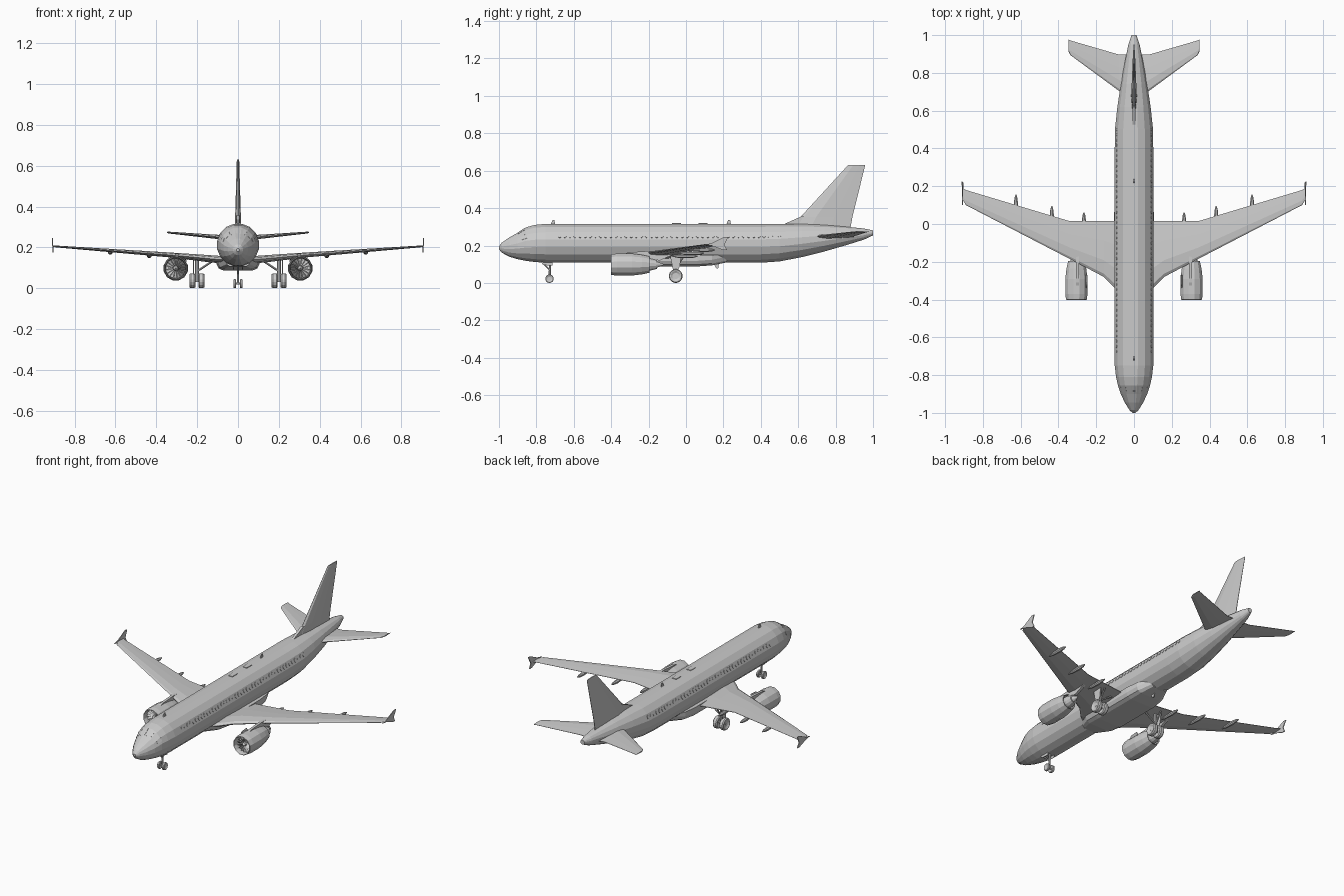
import bpy, bmesh, math
from mathutils import Vector

if "Cube" in bpy.data.objects:
    bpy.data.objects.remove(bpy.data.objects["Cube"])

def finish(name, bm, mirror=False):
    bmesh.ops.recalc_face_normals(bm, faces=bm.faces[:])
    me = bpy.data.meshes.new(name)
    bm.to_mesh(me)
    bm.free()
    ob = bpy.data.objects.new(name, me)
    bpy.context.collection.objects.link(ob)
    if mirror:
        ob.modifiers.new("Mirror", 'MIRROR').use_clip = False
    return ob

def add_loft(bm, rings, caps=True):
    vs = [[bm.verts.new(p) for p in r] for r in rings]
    n = len(vs[0])
    for a, b in zip(vs, vs[1:]):
        for i in range(n):
            bm.faces.new((a[i], a[(i + 1) % n], b[(i + 1) % n], b[i]))
    if caps:
        bm.faces.new(vs[0])
        bm.faces.new(vs[-1])

def loft(name, rings, mirror=False, caps=True):
    bm = bmesh.new()
    add_loft(bm, rings, caps)
    return finish(name, bm, mirror)

def lathe(name, profile, centre, axis, n, mirror=True, caps=True):
    """profile = (distance along axis, radius) pairs"""
    rings = []
    for t, r in profile:
        ring = []
        for i in range(n):
            a = math.tau * (i + .5) / n
            c, s = r * math.cos(a), r * math.sin(a)
            off = Vector((c, t, s)) if axis == 'y' else Vector((t, c, s))
            ring.append(Vector(centre) + off)
        rings.append(ring)
    return loft(name, rings, mirror, caps)

def rod(name, a, b, r, mirror=True, n=8):
    a, b = Vector(a), Vector(b)
    q = (b - a).to_track_quat('Z', 'Y')
    ring = [q @ Vector((r * math.cos(math.tau * i / n), r * math.sin(math.tau * i / n), 0)) for i in range(n)]
    return loft(name, [[a + p for p in ring], [b + p for p in ring]], mirror)

def plate(name, yz, x, t, mirror=False, lean=0):
    """side-view outline given thickness t about x"""
    z0 = yz[0][1]
    return loft(name, [[(x + d + lean * (z - z0), y, z) for y, z in yz] for d in (-t / 2, t / 2)], mirror)

FOIL = [(0, 0), (.06, .3), (.3, .5), (.65, .32), (1, .05), (1, -.05), (.65, -.32), (.3, -.5), (.06, -.3)]

def wing(name, stations):
    """stations = (x, leading y, trailing y, z, thickness)"""
    loft(name, [[(x, l + (t - l) * u, z + th * v) for u, v in FOIL] for x, l, t, z, th in stations], True)

# Fuselage: (y, half width, top z, bottom z)
BODY = [(-1, .008, .195, .18), (-.985, .024, .215, .162), (-.945, .049, .243, .14), (-.90, .07, .268, .127),
        (-.855, .085, .297, .118), (-.81, .095, .31, .112), (-.75, .102, .316, .108), (.40, .102, .316, .108),
        (.50, .101, .316, .115), (.62, .088, .315, .138), (.74, .07, .31, .168), (.86, .048, .3, .203),
        (.95, .03, .291, .231), (1, .013, .281, .254)]
SIDES = 16
FACET = math.cos(math.pi / SIDES)

def skin(y, a, k=1.0):
    for p, q in zip(BODY, BODY[1:]):
        if p[0] <= y <= q[0]:
            f = (y - p[0]) / (q[0] - p[0])
            w, t, b = (p[i] + f * (q[i] - p[i]) for i in (1, 2, 3))
            return Vector((w * k * math.cos(a), y, (t + b) / 2 + (t - b) / 2 * k * math.sin(a)))

loft("fuselage", [[skin(s[0], math.tau * (i + .5) / SIDES, 1 / FACET) for i in range(SIDES)] for s in BODY])
lathe("tail_exhaust", [(0, .008), (.0, .011), (-.03, .011)], (0, 1, .2675), 'y', 10, False)

# Belly fairing
def belly(y, w, bot, top=.15):
    h = [(w, top), (w, bot + .03), (w * .9, bot + .01), (w * .7, bot)]
    return [(x, y, z) for x, z in h] + [(-x, y, z) for x, z in reversed(h)]
loft("belly_fairing", [belly(-.38, .06, .108), belly(-.30, .098, .094), belly(-.22, .105, .088),
                       belly(.06, .105, .088), belly(.14, .096, .094), belly(.22, .06, .11)])

# Cabin windows, sitting on one flat facet of the hull
bm = bmesh.new()
tilt = math.pi / 8
nrm = Vector((math.cos(tilt), 0, math.sin(tilt)))
up = Vector((-math.sin(tilt), 0, math.cos(tilt)))
for k in range(44):
    c = skin(-.675 + k * .0273, tilt)
    ring = [c + Vector((0, .0085 * math.cos(a), 0)) + up * .0125 * math.sin(a)
            for a in (math.tau * (i + .5) / 8 for i in range(8))]
    add_loft(bm, [[p - nrm * .003 for p in ring], [p + nrm * .002 for p in ring]])
finish("cabin_windows", bm, True)

# Cockpit windows
bm = bmesh.new()
for a0, a1, y0, y1 in ((62, 87, -.897, -.86), (36, 58, -.893, -.857), (20, 33, -.88, -.85)):
    quad = [(y0, a0), (y0, a1), (y1, a1), (y1, a0)]
    add_loft(bm, [[skin(y, math.radians(a), k) for y, a in quad] for k in (.96, 1.025)])
finish("cockpit_windows", bm, True)

# Wings, tailplanes
wing("wing", [(.05, -.38, .015, .138, .036), (.105, -.335, .015, .142, .036), (.16, -.28, .015, .147, .034),
              (.34, -.185, .015, .164, .024), (.89, .10, .18, .205, .009), (.905, .125, .188, .206, .006)])
plate("wing_tip_fence", [(.10, .205), (.135, .212), (.205, .246), (.226, .246), (.205, .205), (.22, .175), (.20, .175), (.135, .2)],
      .907, .005, True, .06)
wing("tailplane", [(.01, .66, .90, .245, .024), (.08, .705, .897, .25, .022), (.338, .895, .972, .273, .009),
                   (.347, .915, .978, .274, .006)])

# Vertical fin and dorsal fillet
loft("tail_fin", [[(th * v, l + (t - l) * u, z) for u, v in FOIL]
                  for l, t, z, th in ((.56, .875, .27, .032), (.613, .89, .353, .028), (.862, .957, .625, .012), (.868, .957, .631, .008))])
plate("dorsal_fillet", [(.51, .305), (.53, .317), (.62, .357), (.70, .34), (.70, .30)], 0, .016)

# Flap track fairings under the wing
for i, (x, end, z) in enumerate(((.265, .062, .143), (.435, .095, .159), (.625, .155, .176))):
    lathe(f"flap_fairing_{i + 1}", [(-.14, .002), (-.11, .009), (-.05, .012), (-.02, .009), (0, .003)],
          (x, end, z), 'y', 8)

# Engines
EX, EZ = .305, .098
lathe("engine_nacelle", [(-.355, .049), (-.385, .05), (-.402, .054), (-.40, .057), (-.37, .061), (-.29, .061),
                         (-.235, .054), (-.195, .045), (-.197, .041), (-.24, .042)], (EX, 0, EZ), 'y', 12)
lathe("engine_core", [(-.25, .036), (-.19, .033), (-.155, .024), (-.155, .017), (-.12, .003)], (EX, 0, EZ), 'y', 12)
lathe("engine_spinner", [(-.392, .002), (-.38, .01), (-.355, .016)], (EX, 0, EZ), 'y', 10)
bm = bmesh.new()
for i in range(16):
    a = math.tau * i / 16
    def blade(r, d, y):
        return bm.verts.new((EX + r * math.cos(a + d), y, EZ + r * math.sin(a + d)))
    bm.faces.new((blade(.012, -.15, -.372), blade(.05, -.12, -.376), blade(.05, .2, -.36), blade(.012, .15, -.36)))
finish("fan_blades", bm, True)
plate("engine_pylon", [(-.345, .15), (-.31, .163), (-.21, .17), (-.10, .17), (-.06, .155), (-.14, .12), (-.22, .13)],
      EX - .005, .016, True)
plate("nacelle_strake", [(-.34, .128), (-.32, .14), (-.27, .143), (-.27, .128)], EX - .05, .003, True, -.5)

# Wheels and landing gear
def wheel(name, x, y, r, w):
    lathe(name, [(-w * .3, r * .45), (-w * .4, r * .6), (-w / 2, r * .72), (-w / 2, r * .88), (-w * .3, r), (w * .3, r),
                 (w / 2, r * .88), (w / 2, r * .72), (w * .4, r * .6), (w * .3, r * .45)], (x, y, r), 'x', 16)
GY = -.055
for label, x in (("inner", .179), ("outer", .223)):
    wheel("main_wheel_" + label, x, GY, .037, .028)
rod("main_axle", (.17, GY, .037), (.232, GY, .037), .007)
rod("main_strut", (.201, GY, .035), (.201, GY, .15), .009)
rod("main_side_brace", (.198, GY, .085), (.115, GY, .14), .005)
rod("main_drag_brace", (.201, GY, .075), (.201, GY + .045, .145), .004)
plate("main_gear_door", [(GY - .03, .145), (GY + .03, .145), (GY + .022, .09), (GY + .012, .068), (GY - .014, .068)],
      .218, .004, True)
NY = -.73
wheel("nose_wheel", .016, NY, .0225, .014)
rod("nose_axle", (-.02, NY, .0225), (.02, NY, .0225), .005, False)
rod("nose_strut", (0, NY, .0225), (0, NY + .005, .125), .006, False)
rod("nose_brace", (0, NY, .07), (0, NY - .045, .115), .004, False)
plate("nose_gear_door", [(-.78, .118), (-.715, .115), (-.715, .092), (-.765, .096)], .022, .003, True)

# Antennas and roof panels
plate("front_antenna", [(-.725, .312), (-.712, .337), (-.703, .337), (-.7, .312)], 0, .005)
plate("rear_antenna", [(.215, .312), (.226, .337), (.236, .337), (.24, .312)], 0, .005)
plate("belly_antenna", [(.145, .11), (.162, .078), (.172, .078), (.178, .11)], 0, .005)
for i, y in enumerate((-.05, .09)):
    plate(f"roof_panel_{i + 1}", [(y - .024, .31), (y - .024, .3195), (y + .024, .3195), (y + .024, .31)], 0, .028)
